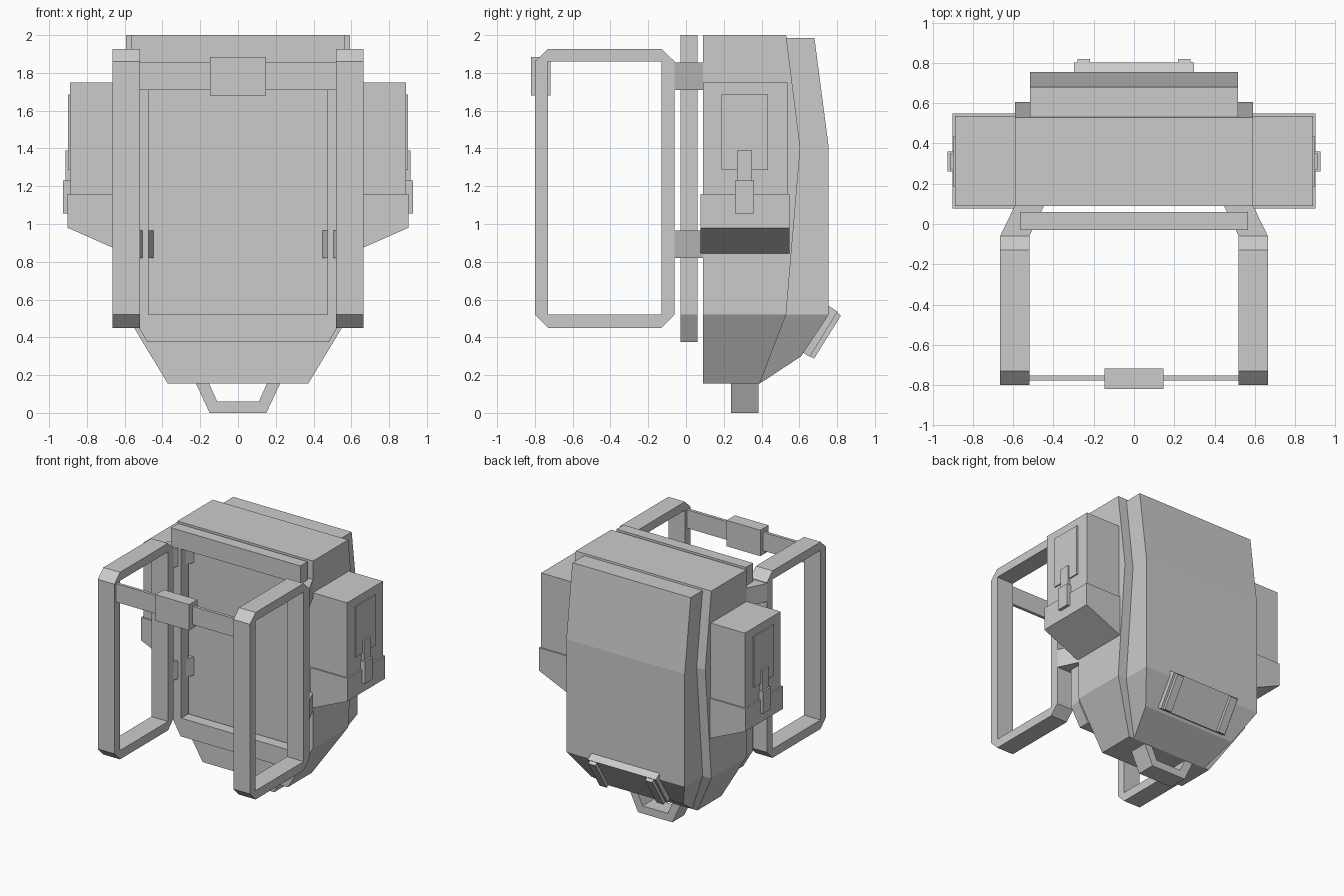
import bpy, bmesh
from mathutils import Vector

if "Cube" in bpy.data.objects:
    bpy.data.objects.remove(bpy.data.objects["Cube"])


def make(name, verts, faces):
    me = bpy.data.meshes.new(name)
    me.from_pydata([Vector(v) for v in verts], [], faces)
    bm = bmesh.new()
    bm.from_mesh(me)
    bmesh.ops.recalc_face_normals(bm, faces=bm.faces)
    bm.to_mesh(me)
    bm.free()
    ob = bpy.data.objects.new(name, me)
    bpy.context.collection.objects.link(ob)
    return ob


def mirrored(ob):
    m = ob.modifiers.new("mirror", 'MIRROR')
    m.use_axis[0] = True
    m.use_mirror_merge = False
    return ob


# axis mapping: profile coordinates (a, b) and depth t -> x, y, z
MAP = {'X': lambda a, b, t: (t, a, b),
       'Y': lambda a, b, t: (a, t, b),
       'Z': lambda a, b, t: (a, b, t)}


def prism(name, axis, pts, lo, hi):
    n = len(pts)
    f = MAP[axis]
    verts = [f(a, b, t) for t in (lo, hi) for a, b in pts]
    faces = [list(range(n)), list(range(n, 2 * n))]
    faces += [[i, (i + 1) % n, n + (i + 1) % n, n + i] for i in range(n)]
    return make(name, verts, faces)


def box(name, x, y, z):
    return prism(name, 'Z', [(x[0], y[0]), (x[1], y[0]), (x[1], y[1]), (x[0], y[1])], *z)


def ring(name, axis, outer, inner, lo, hi, closed=True):
    """Band between two matching outlines, extruded along an axis."""
    n = len(outer)
    f = MAP[axis]
    verts = [f(a, b, t) for t in (lo, hi) for loop in (outer, inner) for a, b in loop]
    faces = []
    for i in range(n if closed else n - 1):
        j = (i + 1) % n
        o, p, q, r = (0, n, 2 * n, 3 * n)
        faces += [[o + i, o + j, p + j, p + i], [q + i, q + j, r + j, r + i],
                  [o + i, o + j, q + j, q + i], [p + i, p + j, r + j, r + i]]
    if not closed:
        faces += [[k, n + k, 3 * n + k, 2 * n + k] for k in (0, n - 1)]
    ob = make(name, verts, faces)
    bm = bmesh.new()
    bm.from_mesh(ob.data)
    bmesh.ops.remove_doubles(bm, verts=bm.verts, dist=1e-5)
    bmesh.ops.recalc_face_normals(bm, faces=bm.faces)
    bm.to_mesh(ob.data)
    bm.free()
    return ob


def shell(name, pts, width, taper, sides):
    """Side profile (y, z) spanned across x, narrowing below z = 0.52."""
    n = len(pts)
    verts = []
    for s in (-1, 1):
        for y, z in pts:
            w = width - taper * max(0, 0.52 - z) / 0.365
            verts.append((s * w, y, z))
    faces = [[i, (i + 1) % n, n + (i + 1) % n, n + i] for i in range(n)]
    for side in sides:
        faces += [side, [n + k for k in side]]
    return make(name, verts, faces)


# main bag and rear compartment
shell("main_bag", [(0.09, 2), (0.53, 2), (0.605, 1.405), (0.53, 0.52), (0.39, 0.155),
                   (0.09, 0.155), (0.09, 0.52)], 0.592, 0.22,
      [[0, 1, 2, 3, 6], [6, 3, 4, 5]])
shell("rear_compartment", [(0.53, 1.985), (0.68, 1.985), (0.755, 1.41), (0.755, 0.52),
                           (0.61, 0.30), (0.39, 0.155), (0.53, 0.52), (0.605, 1.405)],
      0.517, 0.19, [[0, 1, 2, 3, 6, 7], [3, 4, 5, 6]])

# carrying frame against the wearer's back
ring("back_frame", 'Y',
     [(-0.565, 2), (0.565, 2), (0.565, 0.52), (0.48, 0.375), (-0.48, 0.375), (-0.565, 0.52)],
     [(-0.475, 1.855), (0.475, 1.855), (0.475, 0.52), (0.475, 0.52), (-0.475, 0.52), (-0.475, 0.52)],
     -0.03, 0.06)

# shoulder loops
ring("shoulder_loop_pair", 'X',
     [(-0.80, 0.52), (-0.80, 1.86), (-0.73, 1.927), (-0.13, 1.927),
      (-0.06, 1.86), (-0.06, 0.52), (-0.13, 0.45), (-0.73, 0.45)],
     [(-0.73, 0.52), (-0.73, 1.86), (-0.73, 1.86), (-0.13, 1.86),
      (-0.13, 1.86), (-0.13, 0.52), (-0.13, 0.52), (-0.73, 0.52)],
     0.52, 0.665)
mirrored(bpy.data.objects["shoulder_loop_pair"])

# slanted tabs joining loops to bag
for label, z in (("upper", 1.71), ("lower", 0.82)):
    mirrored(prism(label + "_tab_pair", 'Z',
                   [(0.665, -0.06), (0.592, 0.09), (0.447, 0.09), (0.52, -0.06)], z, z + 0.145))

# chest strap with buckle
box("chest_strap", (-0.52, 0.52), (-0.777, -0.753), (1.71, 1.855))
box("chest_buckle", (-0.147, 0.147), (-0.82, -0.717), (1.68, 1.885))

# side pouches with sleeve, panel, strap and buckle
mirrored(box("side_pouch_pair", (0.58, 0.89), (0.09, 0.537), (1.0, 1.75)))
mirrored(prism("pouch_sleeve_pair", 'Y',
               [(0.58, 1.16), (0.902, 1.16), (0.902, 0.98), (0.58, 0.838)], 0.077, 0.548))
mirrored(box("pouch_panel_pair", (0.88, 0.9), (0.187, 0.435), (1.285, 1.685)))
mirrored(box("pouch_strap_pair", (0.88, 0.912), (0.27, 0.35), (1.15, 1.39)))
mirrored(box("pouch_buckle_pair", (0.89, 0.926), (0.26, 0.36), (1.055, 1.23)))

# carry handle under the bag
ring("bottom_handle", 'Y',
     [(-0.225, 0.16), (-0.15, 0), (0.15, 0), (0.225, 0.16)],
     [(-0.155, 0.16), (-0.11, 0.06), (0.11, 0.06), (0.155, 0.16)], 0.237, 0.385, closed=False)

# tilted plate with two strips on the lower rear face
prism("rear_plate", 'X', [(0.755, 0.567), (0.803, 0.535), (0.655, 0.297), (0.61, 0.325)], -0.298, 0.298)
mirrored(prism("rear_strip_pair", 'X',
               [(0.797, 0.535), (0.82, 0.515), (0.678, 0.287), (0.652, 0.302)], 0.218, 0.28))
